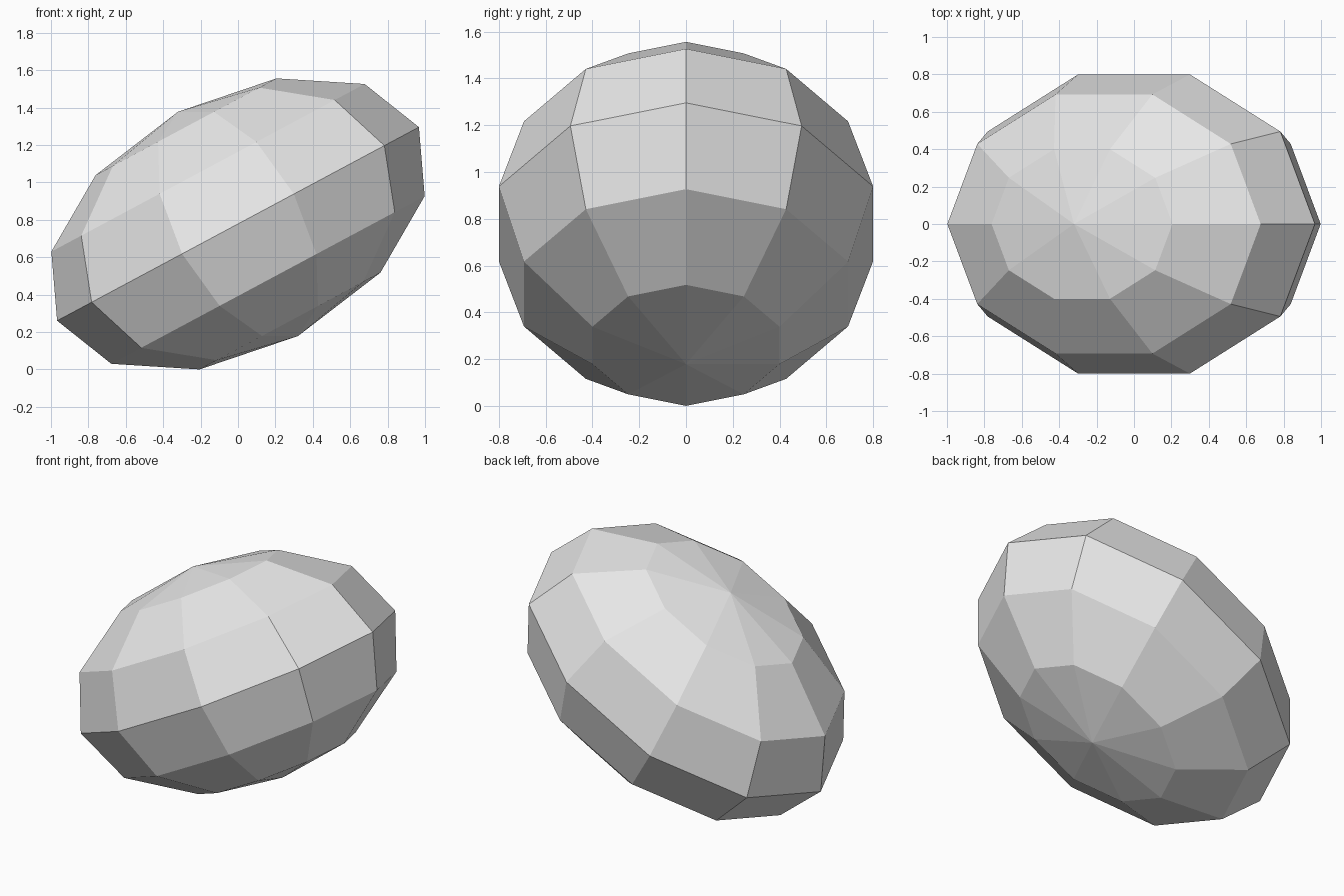
import bpy
import bmesh
from math import sin, cos, pi, radians
from mathutils import Matrix, Vector

cube = bpy.data.objects.get("Cube")
if cube:
    bpy.data.objects.remove(cube, do_unlink=True)

SEGMENTS, RINGS = 10, 6
RADII = (1.097, 0.841, 0.68)
TILT = radians(-28.15)

# Single grey stone colour
grey = bpy.data.materials.new("stone_grey")
grey.use_nodes = True
colour = (0.8, 0.8, 0.8, 1)
grey.diffuse_color = colour
grey.node_tree.nodes["Principled BSDF"].inputs["Base Color"].default_value = colour

# Half-circle profile spun into a low-poly ball
bm = bmesh.new()
arc = [bm.verts.new((sin(pi * i / RINGS), 0, cos(pi * i / RINGS))) for i in range(RINGS + 1)]
edges = [bm.edges.new(pair) for pair in zip(arc, arc[1:])]
bmesh.ops.spin(bm, geom=arc + edges, axis=(0, 0, 1), cent=(0, 0, 0),
               angle=2 * pi, steps=SEGMENTS, use_duplicate=False)
bmesh.ops.remove_doubles(bm, verts=bm.verts, dist=0.001)
bmesh.ops.recalc_face_normals(bm, faces=bm.faces)

# Stretch, tilt and rest on the ground
shape = Matrix.Rotation(TILT, 4, 'Y') @ Matrix.Diagonal((*RADII, 1))
bm.transform(shape)
lowest = min(v.co.z for v in bm.verts)
bmesh.ops.translate(bm, verts=bm.verts, vec=Vector((0, 0, -lowest)))

mesh = bpy.data.meshes.new("tilted_stone")
bm.to_mesh(mesh)
bm.free()
mesh.materials.append(grey)
stone = bpy.data.objects.new("tilted_stone", mesh)
bpy.context.collection.objects.link(stone)
